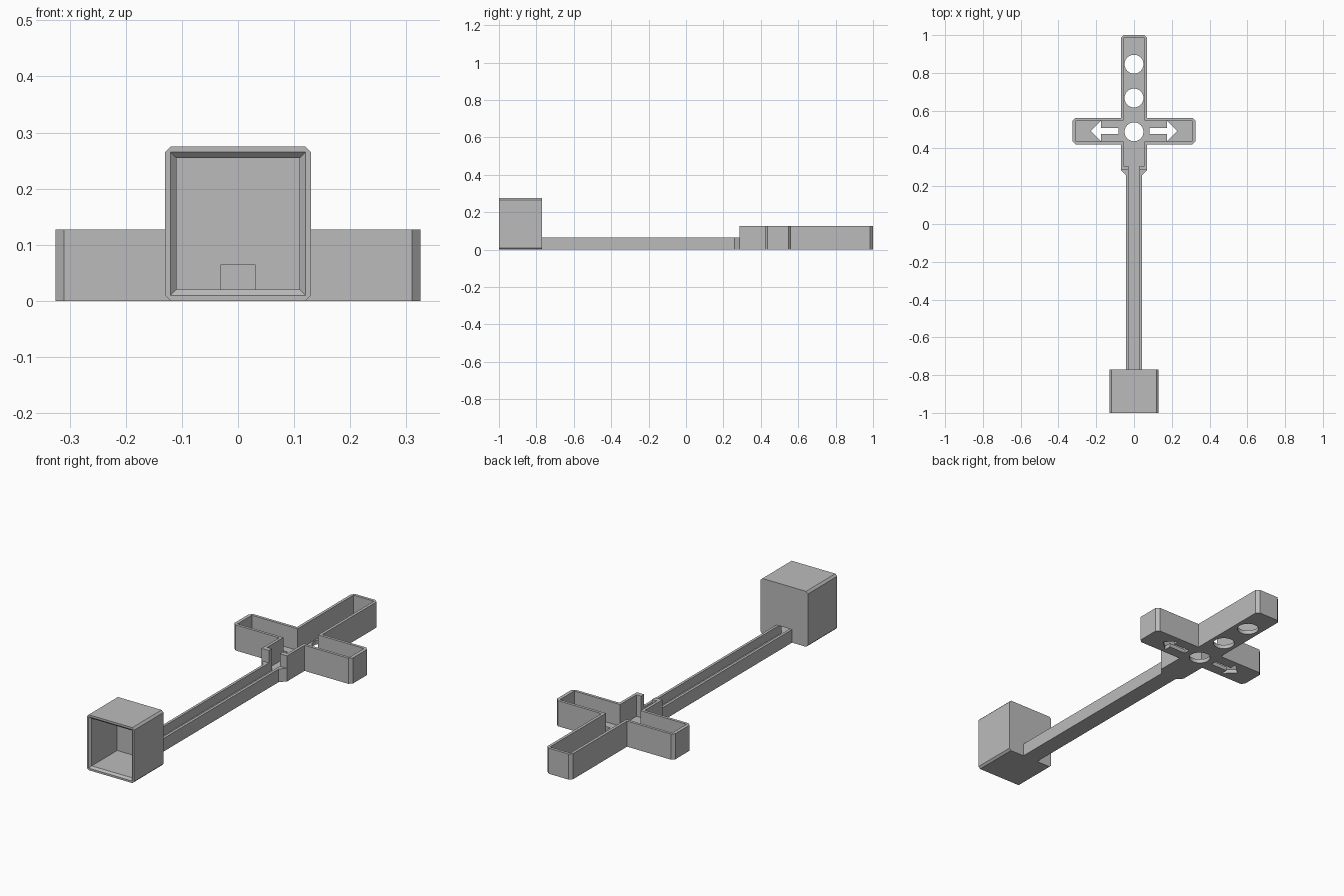
import bpy, bmesh, math
from mathutils import Matrix

cube = bpy.data.objects.get("Cube")
if cube:
    bpy.data.objects.remove(cube)

GREY = (0.5, 0.5, 0.5, 1)
grey = bpy.data.materials.new("plain grey")
grey.use_nodes = True
grey.diffuse_color = GREY
grey.node_tree.nodes["Principled BSDF"].inputs["Base Color"].default_value = GREY


def loft(name, rings):
    """Closed solid through matching rings of 3D points."""
    bm = bmesh.new()
    loops = [[bm.verts.new(p) for p in ring] for ring in rings]
    for a, b in zip(loops, loops[1:]):
        for i in range(len(a)):
            j = (i + 1) % len(a)
            bm.faces.new((a[i], a[j], b[j], b[i]))
    bm.faces.new(loops[0])
    bm.faces.new(loops[-1])
    bmesh.ops.recalc_face_normals(bm, faces=bm.faces)
    mesh = bpy.data.meshes.new(name)
    bm.to_mesh(mesh)
    bm.free()
    mesh.materials.append(grey)
    obj = bpy.data.objects.new(name, mesh)
    bpy.context.scene.collection.objects.link(obj)
    return obj


def prism(name, outline, z0, z1):
    return loft(name, [[(x, y, z) for x, y in outline] for z in (z0, z1)])


def rect(x0, x1, y0, y1):
    return [(x0, y0), (x1, y0), (x1, y1), (x0, y1)]


def mirrored(half):
    """Complete a right-hand outline with its mirror image."""
    return half + [(-x, y) for x, y in reversed(half)]


def cut(obj, cutters):
    for c in cutters:
        c.hide_render = True
        mod = obj.modifiers.new("cut", "BOOLEAN")
        mod.operation = "DIFFERENCE"
        mod.solver = "EXACT"
        mod.object = c
    bpy.context.view_layer.update()
    graph = bpy.context.evaluated_depsgraph_get()
    result = bpy.data.meshes.new_from_object(obj.evaluated_get(graph))
    obj.modifiers.clear()
    obj.data = result
    for c in cutters:
        bpy.data.objects.remove(c)


FLOOR, LOW, HIGH = 0.02, 0.065, 0.127   # floor, channel and tray heights
SLOT = 0.03                             # half width of the channel inside
BACK, JOIN = -0.77, 0.285               # channel ends

# Socket box, open at the front with a bevelled mouth
TOP, W, C = 0.275, 0.13, 0.01
section = mirrored([(W - C, 0), (W, C), (W, TOP - C), (W - C, TOP)])
box = loft("socket_box", [[(x, y, z) for x, z in section] for y in (-1, BACK)])


def mouth(y, inset):
    return [(x, y, z) for x, z in rect(inset - W, W - inset, inset, TOP - inset)]


cut(box, [loft("mouth_cutter", [mouth(-1.01, 0), mouth(-0.99, 0.02), mouth(-0.79, 0.02)]),
          prism("slot_cutter", rect(-SLOT, SLOT, -0.85, -0.7), FLOOR, LOW)])

# Long open channel, flaring into the tray
channel = prism("channel", mirrored([(0.043, BACK), (0.043, 0.258), (0.07, JOIN)]), 0, LOW)
cut(channel, [prism("channel_cutter", rect(-SLOT, SLOT, -0.9, 0.4), FLOOR, 0.2)])

# Cross-shaped tray with chamfered ends
MID, R = 0.492, 0.015


def cross(half, reach, tip, base, chamfer):
    pts = [(half, base), (half, MID - half)]
    if chamfer:
        pts += [(reach - R, MID - half), (reach, MID - half + R),
                (reach, MID + half - R), (reach - R, MID + half),
                (half, MID + half), (half, tip - R), (half - R, tip)]
    else:
        pts += [(reach, MID - half), (reach, MID + half), (half, MID + half), (half, tip)]
    return mirrored(pts)


tray = prism("cross_tray", cross(0.07, 0.325, 1, JOIN, True), 0, HIGH)
cutters = [prism("tray_cutter", cross(0.056, 0.308, 0.986, 0.308, False), FLOOR, 0.2),
           prism("entry_cutter", rect(-SLOT, SLOT, 0.2, 0.4), FLOOR, 0.25)]

# Round holes along the upright
for k in range(3):
    y = MID - 0.004 + 0.179 * k
    ring = [(0.05 * math.cos(a), y + 0.05 * math.sin(a))
            for a in (2 * math.pi * i / 48 for i in range(48))]
    cutters.append(prism("hole_cutter", ring, -0.1, 0.1))

# Arrow holes in the arms
arrow = [(0.083, -0.016), (0.176, -0.016), (0.176, -0.052), (0.23, 0),
         (0.176, 0.052), (0.176, 0.016), (0.083, 0.016)]
for side in (-1, 1):
    cutters.append(prism("arrow_cutter", [(side * x, MID + y) for x, y in arrow], -0.1, 0.1))
cut(tray, cutters)
